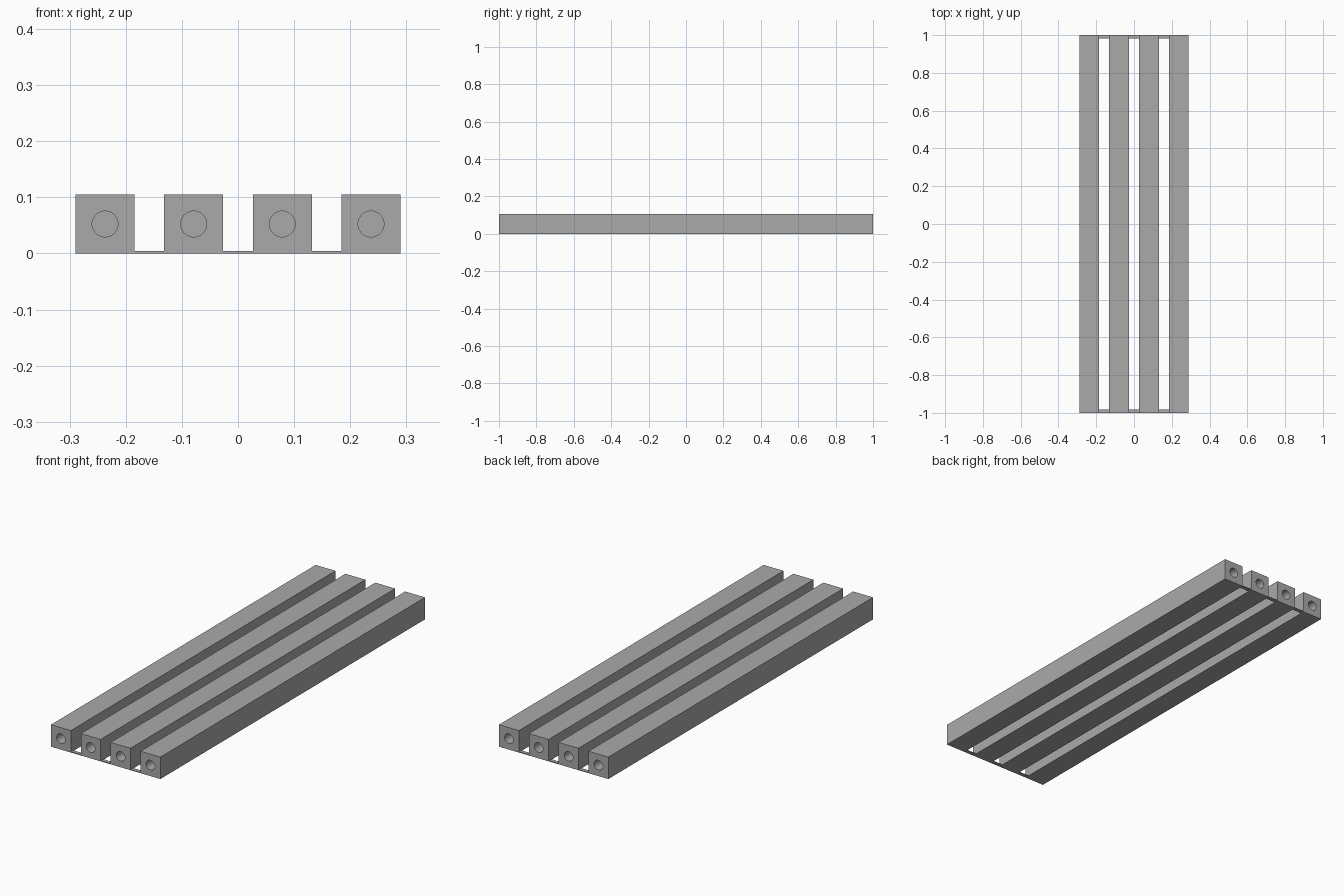
import bpy

cube = bpy.data.objects.get("Cube")
if cube:
    bpy.data.objects.remove(cube, do_unlink=True)

BAR = 0.105          # square section of each bar
PITCH = 0.158        # spacing between bar centres
LENGTH = 2.0
HOLE_RADIUS = 0.023
HOLE_DEPTH = 0.15
TIE_DEPTH = 0.018
TIE_HEIGHT = 0.004

grey = bpy.data.materials.new("plain grey")
grey.use_nodes = True
colour = (0.4, 0.4, 0.4, 1)
grey.diffuse_color = colour
grey.node_tree.nodes["Principled BSDF"].inputs["Base Color"].default_value = colour


def box(name, centre, size):
    bpy.ops.mesh.primitive_cube_add(size=1, location=centre)
    ob = bpy.context.object
    ob.name = name
    ob.scale = size
    bpy.ops.object.transform_apply(location=False, rotation=False, scale=True)
    ob.data.materials.append(grey)
    return ob


def bore(bar, end):
    """Cut a blind round hole into one end of a bar."""
    overshoot = 0.02
    y = end * (LENGTH / 2 - HOLE_DEPTH / 2 + overshoot / 2)
    bpy.ops.mesh.primitive_cylinder_add(
        vertices=40, radius=HOLE_RADIUS, depth=HOLE_DEPTH + overshoot,
        location=(bar.location.x, y, BAR / 2), rotation=(1.570796, 0, 0))
    cutter = bpy.context.object
    cutter.hide_render = True
    cutter.data.materials.append(grey)
    cut = bar.modifiers.new("hole", "BOOLEAN")
    cut.operation = "DIFFERENCE"
    cut.solver = "EXACT"
    cut.object = cutter
    bpy.context.view_layer.objects.active = bar
    bpy.ops.object.modifier_apply(modifier=cut.name)
    bpy.data.objects.remove(cutter, do_unlink=True)


# Four long square bars, bored at both ends
for i in range(4):
    bar = box(f"bar_{i + 1}", ((i - 1.5) * PITCH, 0, BAR / 2), (BAR, LENGTH, BAR))
    for end in (-1, 1):
        bore(bar, end)
    bpy.ops.object.select_all(action="DESELECT")
    bar.select_set(True)
    bpy.context.view_layer.objects.active = bar
    bpy.ops.object.shade_smooth_by_angle()

# Thin ties joining neighbouring bars at floor level
for end, side in ((-1, "front"), (1, "back")):
    for i in range(3):
        box(f"{side}_tie_{i + 1}",
            ((i - 1) * PITCH, end * (LENGTH - TIE_DEPTH) / 2, TIE_HEIGHT / 2),
            (PITCH - BAR, TIE_DEPTH, TIE_HEIGHT))
